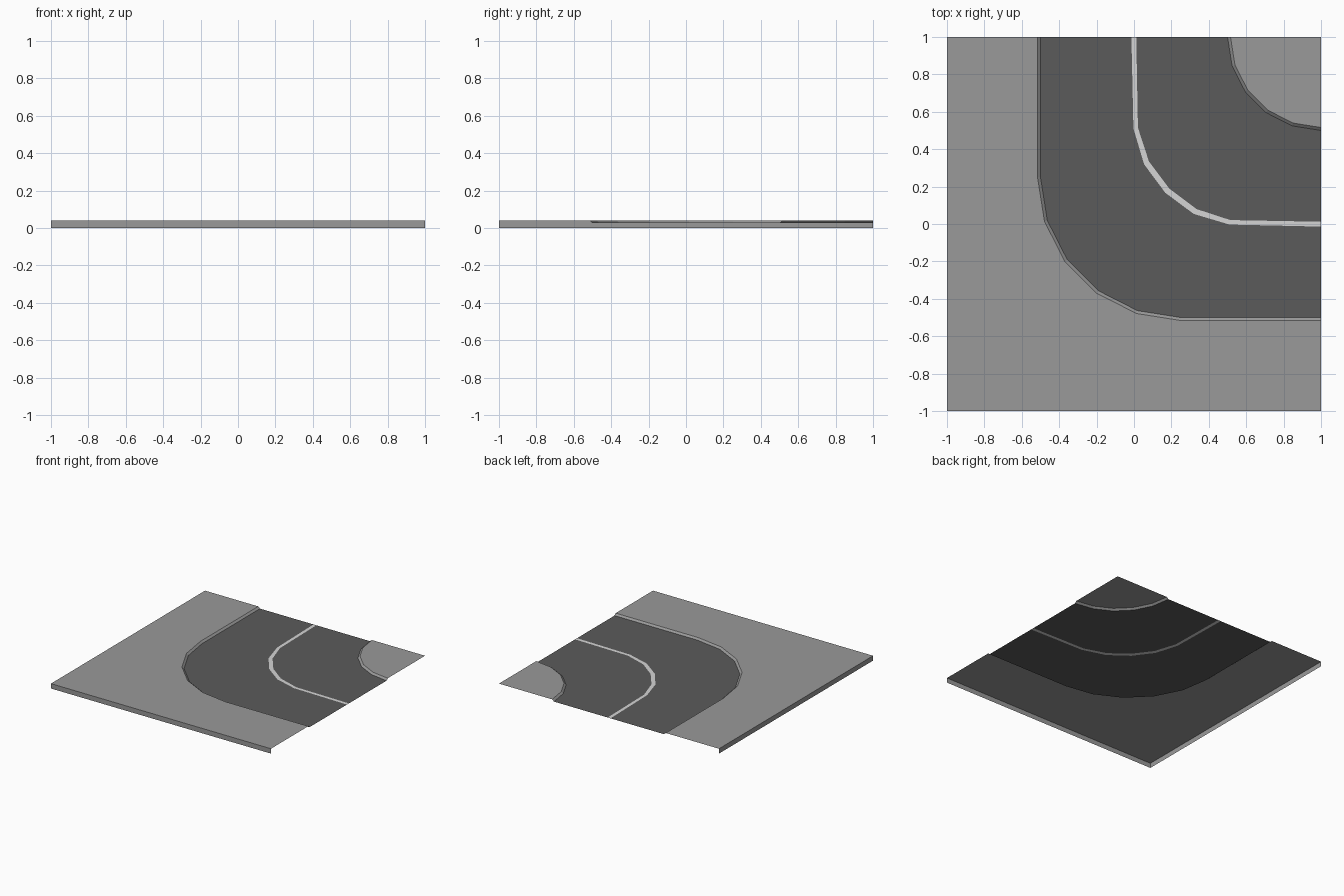
import bpy, math
from mathutils import Vector

if "Cube" in bpy.data.objects:
    bpy.data.objects.remove(bpy.data.objects["Cube"])

TOP, ROAD = 0.04, 0.026


def material(name, v):
    m = bpy.data.materials.new(name)
    m.diffuse_color = (v, v, v, 1)
    m.use_nodes = True
    m.node_tree.nodes["Principled BSDF"].inputs["Base Color"].default_value = m.diffuse_color
    return m


concrete = material("concrete_grey", 0.32)
asphalt = material("asphalt_dark_grey", 0.105)
paint = material("line_light_grey", 0.66)


def add_object(name, polys, mat):
    """Build one mesh from a list of polygons given as 3D points."""
    verts, faces, index = [], [], {}
    for poly in polys:
        face = []
        for p in poly:
            key = tuple(round(c, 5) for c in p)
            if key not in index:
                index[key] = len(verts)
                verts.append(key)
            face.append(index[key])
        faces.append(face)
    me = bpy.data.meshes.new(name)
    me.from_pydata(verts, [], faces)
    me.materials.append(mat)
    ob = bpy.data.objects.new(name, me)
    bpy.context.collection.objects.link(ob)
    return ob


def arc(c, r, n=5):
    """Quarter bend about (c, c), from the left side round to the front side."""
    return [(c - r * math.cos(a), c - r * math.sin(a))
            for a in (math.pi / 2 * i / n for i in range(n + 1))]


def at(path, z):
    return [(x, y, z) for x, y in path]


def strip(a, b):
    return [(a[i], a[i + 1], b[i + 1], b[i]) for i in range(len(a) - 1)]


def bend(r):
    e = 0.25 - r
    return [(e, 1)] + arc(0.25, r) + [(1, e)]


def mirrored(half):
    """Complete a path by mirroring it over the x = y diagonal."""
    return half + [(y, x) for x, y in reversed(half) if x != y]


# Paths running from the back edge to the right edge
outer_top, outer_low = bend(0.766), bend(0.75)
inner_low, inner_top = arc(1, 0.5), arc(1, 0.484)
line_out = mirrored([(-0.014, 1), (-0.003, 0.51), (0.054, 0.319), (0.167, 0.167)])
line_in = mirrored([(0.012, 1), (0.021, 0.515), (0.080, 0.334), (0.189, 0.189)])

# Outer pavement: top, sloped kerb and the two outside walls (open underneath)
border = [(-1, 1), (-1, -1), (1, -1)]
add_object("outer_pavement",
           [at(border + outer_top[::-1], TOP)]
           + strip(at(outer_top, TOP), at(outer_low, ROAD))
           + strip(at(border, TOP), at(border, 0)), concrete)

# Inner corner pavement with its kerb
add_object("inner_pavement",
           [at(inner_top + [(1, 1)], TOP)]
           + strip(at(inner_low, ROAD), at(inner_top, TOP)), concrete)

# Road surface, split by the centre line
add_object("road",
           [at(outer_low + line_out[::-1], ROAD),
            at(line_in + inner_low[::-1], ROAD)], asphalt)

# Painted centre line, set flush into the road
add_object("centre_line", strip(at(line_out, ROAD), at(line_in, ROAD)), paint)
